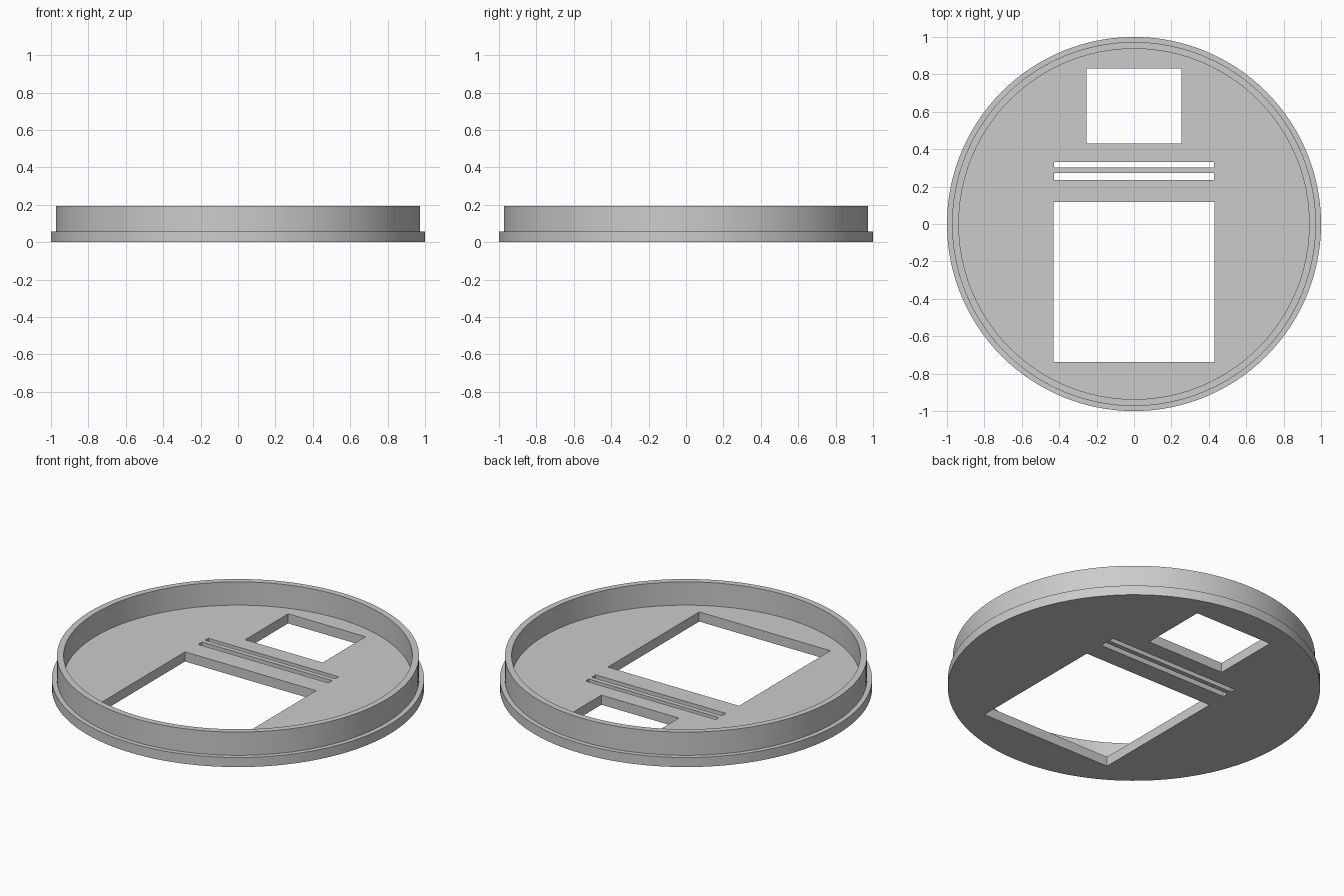
import bpy, bmesh, math
from mathutils import Matrix, Vector

cube = bpy.data.objects.get("Cube")
if cube:
    bpy.data.objects.remove(cube, do_unlink=True)

FLOOR, TOP = 0.057, 0.195
SEGMENTS = 128

grey = bpy.data.materials.new("plain grey")
grey.use_nodes = True
colour = (0.6, 0.6, 0.6, 1)
grey.diffuse_color = colour
grey.node_tree.nodes["Principled BSDF"].inputs["Base Color"].default_value = colour


def make_object(name, bm):
    bmesh.ops.recalc_face_normals(bm, faces=bm.faces)
    mesh = bpy.data.meshes.new(name)
    bm.to_mesh(mesh)
    bm.free()
    mesh.materials.append(grey)
    obj = bpy.data.objects.new(name, mesh)
    bpy.context.collection.objects.link(obj)
    return obj


# Round lid: flanged floor with a raised inner rim, turned from one profile
profile = [(0, 0), (1, 0), (1, FLOOR), (0.973, FLOOR), (0.973, TOP),
           (0.937, TOP), (0.937, FLOOR), (0, FLOOR)]
bm = bmesh.new()
verts = [bm.verts.new((r, 0, z)) for r, z in profile]
edges = [bm.edges.new(pair) for pair in zip(verts, verts[1:])]
bmesh.ops.spin(bm, geom=verts + edges, cent=(0, 0, 0), axis=(0, 0, 1),
               angle=math.tau, steps=SEGMENTS, use_duplicate=False)
bmesh.ops.remove_doubles(bm, verts=bm.verts, dist=1e-4)
# Merge each centre fan into one flat disc
hubs = [v for v in bm.verts if v.co.xy.length < 1e-3]
bmesh.ops.dissolve_verts(bm, verts=hubs)
lid = make_object("round_lid", bm)

# Openings through the floor: half width, low y, high y
openings = [(0.254, 0.43, 0.832),     # small window
            (0.427, 0.301, 0.332),    # back slot
            (0.427, 0.236, 0.273),    # front slot
            (0.43, -0.738, 0.118)]    # large window
bm = bmesh.new()
for half, low, high in openings:
    place = Matrix.Translation(Vector((0, (low + high) / 2, FLOOR / 2)))
    size = Matrix.Diagonal((2 * half, high - low, 4 * FLOOR, 1))
    bmesh.ops.create_cube(bm, size=1, matrix=place @ size)
cutter = make_object("opening_cutter", bm)
cutter.hide_render = True

cut = lid.modifiers.new("openings", "BOOLEAN")
cut.operation = "DIFFERENCE"
cut.solver = "EXACT"
cut.object = cutter

# Apply the cut, then smooth the round walls only
bpy.ops.object.select_all(action="DESELECT")
lid.select_set(True)
bpy.context.view_layer.objects.active = lid
bpy.ops.object.modifier_apply(modifier=cut.name)
bpy.data.objects.remove(cutter, do_unlink=True)
bpy.ops.object.shade_smooth_by_angle(angle=math.radians(30))
